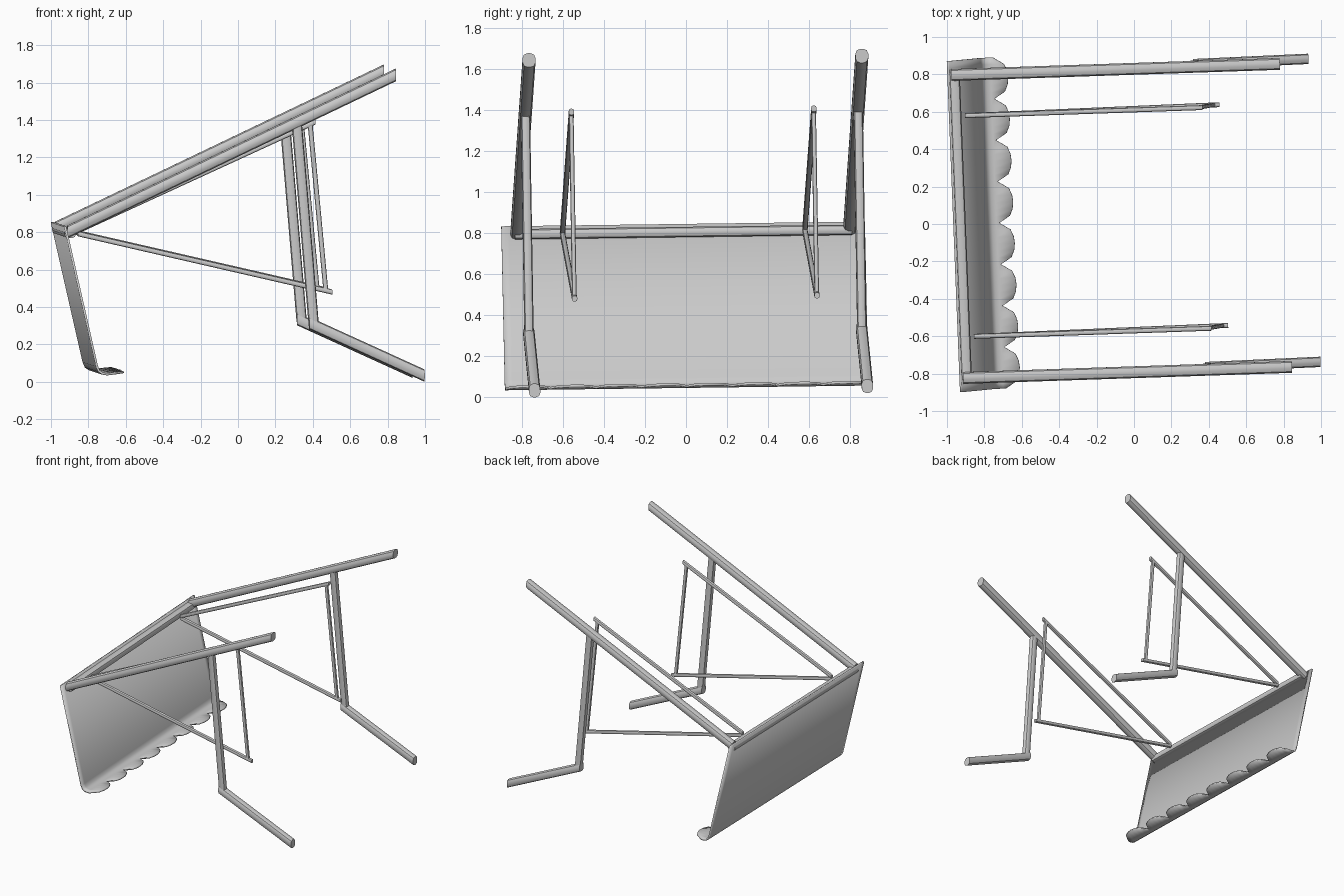
import bpy, bmesh, math
from mathutils import Matrix, Vector

if "Cube" in bpy.data.objects:
    bpy.data.objects.remove(bpy.data.objects["Cube"])

# Whole frame is slightly yawed and rolled
TILT = Matrix(((1, -0.04, 0, 0), (0.04, 1, -0.013, 0.035), (0, 0.013, 1, 0), (0, 0, 0, 1)))


def finish(name, bm, thickness=0):
    bmesh.ops.recalc_face_normals(bm, faces=bm.faces)
    bm.transform(TILT)
    me = bpy.data.meshes.new(name)
    bm.to_mesh(me)
    bm.free()
    ob = bpy.data.objects.new(name, me)
    bpy.context.collection.objects.link(ob)
    if thickness:
        mod = ob.modifiers.new("thickness", 'SOLIDIFY')
        mod.thickness = thickness
        mod.offset = 0
    bpy.ops.object.select_all(action='DESELECT')
    ob.select_set(True)
    bpy.context.view_layer.objects.active = ob
    bpy.ops.object.shade_smooth_by_angle(angle=math.radians(35))
    return ob


def rounded_section(w, h, steps=2):
    r = 0.38 * min(w, h)
    pts = []
    for k, (sx, sy) in enumerate(((1, 1), (-1, 1), (-1, -1), (1, -1))):
        for i in range(steps + 1):
            a = math.pi / 2 * (k + i / steps)
            pts.append((sx * (w / 2 - r) + r * math.cos(a), sy * (h / 2 - r) + r * math.sin(a)))
    return pts


def beam(name, p, q, w, h, axis):
    """Rounded bar from p to q, with both ends cut square to the given axis."""
    bm = bmesh.new()
    sec = rounded_section(w, h)
    rings = []
    for c in (p, q):
        ring = []
        for s, t in sec:
            off = {'X': (0, s, t), 'Y': (s, 0, t), 'Z': (s, t, 0)}[axis]
            ring.append(bm.verts.new(Vector(c) + Vector(off)))
        rings.append(ring)
    n = len(sec)
    for i in range(n):
        j = (i + 1) % n
        bm.faces.new((rings[0][i], rings[0][j], rings[1][j], rings[1][i]))
    bm.faces.new(rings[0])
    bm.faces.new(rings[1])
    return finish(name, bm)


for side, s in (("near", -1), ("far", 1)):
    y, yb = 0.81 * s, 0.59 * s
    # Main handle, leg and foot
    beam(side + "_handle", (-0.945, y, 0.812), (0.812, y, 1.652), 0.063, 0.068, 'X')
    beam(side + "_leg", (0.282, y, 1.39), (0.373, y, 0.31), 0.055, 0.045, 'Z')
    beam(side + "_foot", (0.348, y, 0.325), (0.965, y, 0.044), 0.055, 0.066, 'X')
    # Thin triangular brace
    beam(side + "_brace_top", (-0.88, yb, 0.815), (0.39, yb, 1.398), 0.026, 0.03, 'X')
    beam(side + "_brace_bottom", (-0.88, yb, 0.80), (0.48, yb, 0.488), 0.026, 0.028, 'X')
    beam(side + "_brace_post", (0.362, yb, 1.385), (0.446, yb, 0.495), 0.026, 0.022, 'Z')

# Crossbar joining the handles
beam("crossbar", (-0.93, -0.82, 0.805), (-0.93, 0.82, 0.805), 0.062, 0.05, 'Y')

# Slanted board curling into a scalloped lip
LOBES, SEG, HALF = 8, 6, 0.885
profile = [(-0.96, 0.843), (-0.79, 0.095), (-0.779, 0.069), (-0.76, 0.056), (-0.735, 0.052)]
bm = bmesh.new()
rows = []
for i in range(LOBES * SEG + 1):
    y = -HALF + 2 * HALF * i / (LOBES * SEG)
    t = (i % SEG) / SEG * 2 - 1
    tip = -0.72 + 0.078 * math.sqrt(max(0, 1 - abs(t) ** 2))
    pts = profile + [(tip, 0.052 + 0.12 * (tip + 0.735))]
    rows.append([bm.verts.new((x, y, z)) for x, z in pts])
for a, b in zip(rows, rows[1:]):
    for k in range(len(profile)):
        bm.faces.new((a[k], a[k + 1], b[k + 1], b[k]))
finish("scalloped_board", bm, 0.012)
